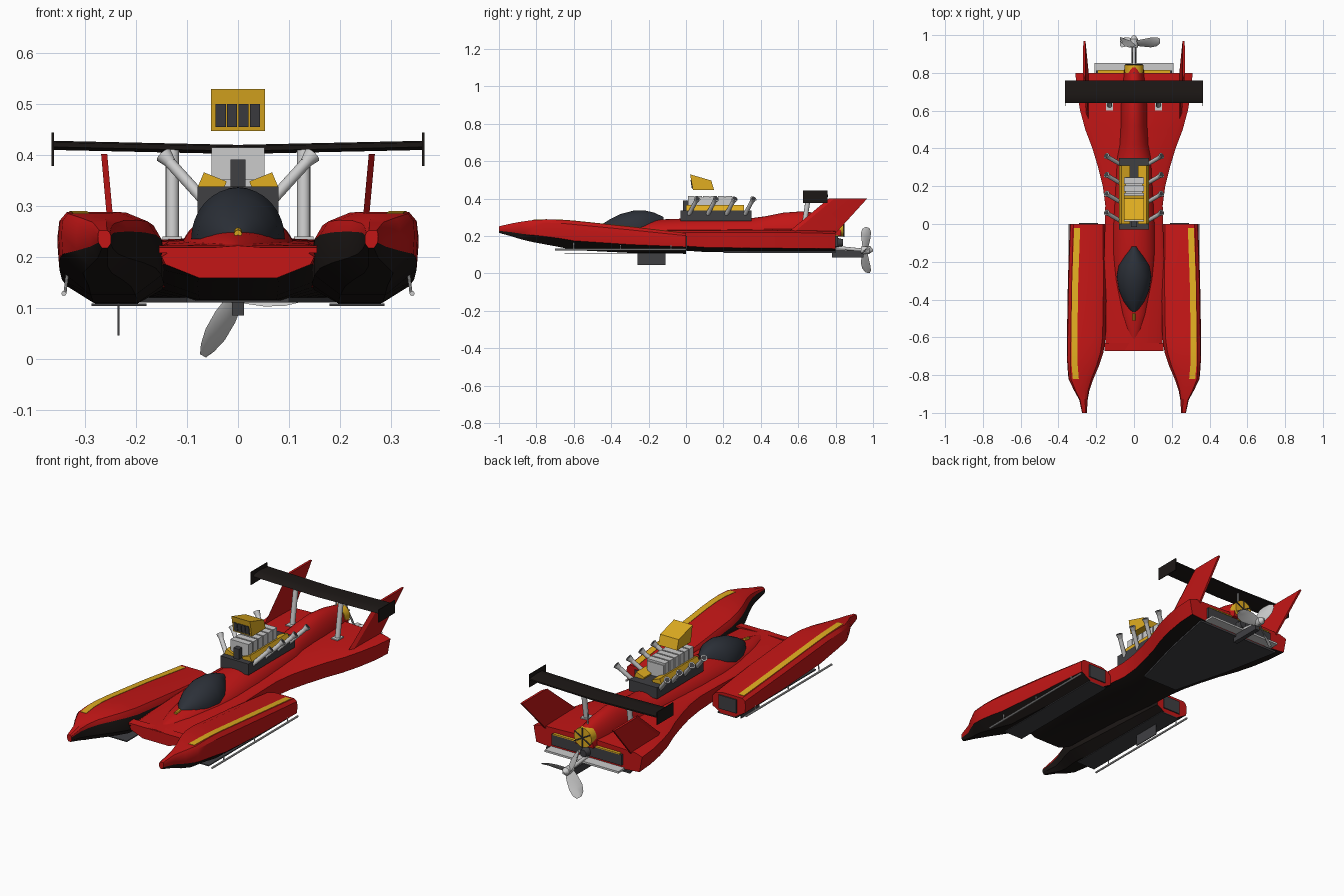
import bpy, bmesh
from math import sin, cos, pi, radians
from mathutils import Vector, Matrix

if "Cube" in bpy.data.objects:
    bpy.data.objects.remove(bpy.data.objects["Cube"])


def mat(name, c):
    m = bpy.data.materials.new(name)
    m.diffuse_color = (*c, 1)
    m.use_nodes = True
    m.node_tree.nodes["Principled BSDF"].inputs["Base Color"].default_value = m.diffuse_color
    return m


RED = mat("red", (0.55, 0.008, 0.008))
BLACK = mat("black", (0.012, 0.009, 0.008))
DARK = mat("dark_grey", (0.05, 0.05, 0.055))
GOLD = mat("gold", (0.75, 0.42, 0.015))
GLASS = mat("glass", (0.025, 0.03, 0.04))


def finish(name, bm, mats, mirror=False):
    bmesh.ops.recalc_face_normals(bm, faces=bm.faces[:])
    me = bpy.data.meshes.new(name)
    bm.to_mesh(me)
    bm.free()
    for m in mats:
        if m:
            me.materials.append(m)
    ob = bpy.data.objects.new(name, me)
    bpy.context.collection.objects.link(ob)
    if mirror:
        ob.modifiers.new("mirror", 'MIRROR').use_mirror_merge = False
    return ob


def loft(name, rings, m=None, mirror=False, m2=None, second=(), cap2=(), spin=None):
    """Skin closed rings; ring sides in 'second' and caps in 'cap2' take m2."""
    bm = bmesh.new()
    vs = [[bm.verts.new(p) for p in r] for r in rings]
    n = len(rings[0])
    for a, b in zip(vs, vs[1:]):
        for i in range(n):
            f = bm.faces.new((a[i], a[(i + 1) % n], b[(i + 1) % n], b[i]))
            f.material_index = int(i in second)
    for i, r in enumerate((vs[0], vs[-1])):
        bm.faces.new(r).material_index = int(i in cap2)
    if spin:
        bm.transform(spin)
    return finish(name, bm, [m, m2], mirror)


def box(name, x, y, z, m=None, mirror=False):
    return loft(name, [[(x[0], j, z[0]), (x[1], j, z[0]), (x[1], j, z[1]), (x[0], j, z[1])] for j in y], m, mirror)


def rod(name, p, q, r, m=None, mirror=False, r2=None, seg=16):
    p, q = Vector(p), Vector(q)
    d = q - p
    bm = bmesh.new()
    bmesh.ops.create_cone(bm, cap_ends=True, segments=seg, radius1=r, radius2=r2 or r, depth=d.length,
                          matrix=Matrix.Translation((p + q) / 2) @ d.to_track_quat('Z', 'Y').to_matrix().to_4x4())
    return finish(name, bm, [m], mirror)


def dome(y, w, zt, zb, n=16):
    return [(w * cos(pi * i / n), y, zb + (zt - zb) * sin(pi * i / n)) for i in range(n + 1)]


# sponsons: y, inner x, outer x, top z, bottom z
SP = [(0, .15, .34, .215, .108), (-.3, .145, .35, .25, .11), (-.6, .15, .355, .281, .125),
      (-.68, .162, .355, .287, .142), (-.75, .185, .353, .288, .155), (-.82, .215, .347, .285, .168),
      (-.88, .236, .318, .277, .182), (-.93, .245, .29, .268, .198), (-1, .25, .275, .252, .217)]
UV = [(0, .25), (0, .7), (.08, .88), (.3, 1), (.9, 1), (.98, .88), (1, .65), (.98, .32), (.68, 0), (.25, 0)]
loft("sponson", [[(a + u * (b - a), y, zb + v * (zt - zb)) for u, v in UV] for y, a, b, zt, zb in SP],
     RED, True, BLACK, (0, 7, 8, 9))
loft("sponson_stripe", [[(b - .055, y, zt - .004), (b - .055, y, zt + .002), (b - .023, y, zt + .002),
                         (b - .023, y, zt - .004)]
                        for y, a, b, zt, zb in [(-.02, .15, .34, .2175, 0)] + SP[1:6]], GOLD, True)
box("running_plate", (.18, .288), (-.65, 0), (.103, .108), DARK, True)
box("sponson_transom_plate", (.19, .29), (0, .006), (.13, .2), DARK, True)
rod("runner_rail", (.342, -.7, .128), (.342, 0, .128), .005, None, True, seg=8)
for y in (-.6, -.35, -.08):
    rod("rail_bracket", (.34, y, .128), (.335, y, .17), .003, None, True, seg=8)
box("skid_fin", (-.237, -.233), (-.26, -.11), (.045, .115), DARK)

# centre hull: y, half width, deck z, chine z, keel z
HULL = [(-.67, .15, .212, .185, .158), (-.5, .155, .22, .185, .158), (-.3, .16, .225, .175, .15),
        (-.05, .155, .23, .15, .125), (.1, .152, .23, .14, .115), (.2, .165, .23, .138, .114),
        (.3, .19, .23, .137, .114), (.4, .22, .23, .136, .115), (.5, .258, .23, .135, .116),
        (.6, .285, .23, .134, .117), (.7, .303, .228, .133, .118), (.8, .31, .225, .132, .12)]
loft("hull", [[(-w, y, zt - .012), (-w * .88, y, zt), (0, y, zt + .01), (w * .88, y, zt), (w, y, zt - .012),
               (w * .95, y, zc), (w * .5, y, zb), (-w * .5, y, zb), (-w * .95, y, zc)]
              for y, w, zt, zc, zb in HULL], RED, False, BLACK, (5, 6, 7))
loft("nose_lip", [[(-.155, y, z), (.155, y, z), (.155, y, z + .01), (-.155, y, z + .01)]
                  for y, z in ((-.672, .208), (-.63, .212))], RED)
loft("bottom_panel", [[(-w, y, .12), (w, y, .12), (w, y, .11), (-w, y, .11)]
                      for y, w in ((.2, .1), (.5, .18), (.8, .24))], DARK)

# fuselage spine and tail cowl
SPINE = [(-.62, .015, .222), (-.56, .045, .235), (-.48, .07, .247), (-.3, .105, .265), (-.16, .115, .288),
         (0, .115, .294), (.35, .095, .296), (.42, .08, .305), (.52, .073, .325), (.62, .072, .332),
         (.72, .065, .322), (.83, .05, .297)]
loft("spine_cowl", [dome(y, w, z, .2) for y, w, z in SPINE], RED)
CAN = [(-.475, .004, .242), (-.45, .028, .262), (-.41, .055, .288), (-.35, .08, .318), (-.28, .092, .336),
       (-.22, .082, .337), (-.17, .055, .325), (-.12, .02, .302)]
loft("canopy", [dome(y, w, z, .235) for y, w, z in CAN], GLASS)
rod("nose_light", (0, -.51, .245), (0, -.475, .25), .008, GOLD, seg=8)

# engine
box("engine_block", (-.08, .08), (-.03, .35), (.28, .338), DARK)
loft("valve_cover", [[(.08, y, .335), (.067, y, .366), (.022, y, .348), (.03, y, .33)] for y in (0, .31)], GOLD, True)
box("blower_base", (-.046, .046), (.015, .25), (.33, .405))
for i in range(6):
    y = .012 + i * .04
    box("blower_rib", (-.052, .052), (y, y + .033), (.352, .415))
box("belt_drive", (-.015, .015), (-.015, .014), (.31, .391), DARK)
loft("scoop", [[(x, .022, .53), (x, .135, .497), (x, .15, .447), (x, .037, .447)] for x in (-.053, .053)], GOLD)
for i in range(4):
    x = -.044 + i * .0225
    loft("scoop_intake", [[(a, .024, .5), (a, .034, .5), (a, .041, .455), (a, .031, .455)] for a in (x, x + .02)], DARK)
for i in range(4):
    y = .025 + i * .1
    rod("exhaust_pipe", (.07, y - .01, .315), (.138, y + .03, .39), .011, None, True)
    rod("exhaust_tip", (.132, y + .027, .384), (.146, y + .036, .4), .011, None, True, .017)
    rod("exhaust_bore", (.1452, y + .0355, .3992), (.1465, y + .0363, .4006), .012, DARK, True)

# tail fins, wing
loft("tail_fin", [[(x - .006, a, z), (x + .006, a + .03, z), (x + .006, b - .03, z), (x + .004, b, z),
                   (x - .006, b, z)]
                  for x, a, b, z in ((.246, .54, .80, .215), (.263, .765, .97, .402))], RED, True)
FOIL = [(.64, 0), (.655, .009), (.69, .012), (.76, .007), (.76, 0), (.69, -.006)]
loft("rear_wing", [[(x, y, z + h) for y, h in FOIL] for x, z in ((-.365, .416), (0, .408), (.365, .416))], BLACK)
box("wing_end_plate", (.362, .366), (.625, .757), (.378, .444), BLACK, True)
rod("wing_strut", (.129, .625, .215), (.129, .655, .41), .013, None, True)
box("strut_foot", (.11, .148), (.6, .65), (.228, .24), None, True)

# stern fittings
rod("tail_ring", (0, .8, .247), (0, .842, .247), .05, GOLD, seg=24)
for i in range(3):
    a = i * pi / 3 + pi / 6
    d = Vector((cos(a), 0, sin(a))) * .052
    c = Vector((0, .845, .247))
    rod("tail_ring_spoke", c - d, c + d, .003, DARK, seg=8)
rod("tail_mast", (0, .8, .28), (0, .8, .36), .004, seg=8)
box("transom_panel", (-.2, .2), (.79, .812), (.145, .2), DARK)
box("transom_trim", (-.19, .19), (.79, .815), (.2, .206), GOLD)
box("trim_plate", (-.21, .21), (.8, .852), (.122, .132))
rod("drive_housing", (0, .79, .165), (0, .84, .165), .03, DARK, r2=.018)
box("propeller_strut", (-.012, .012), (.78, .95), (.085, .122), DARK)
rod("propeller_shaft", (0, .79, .14), (0, .94, .125), .009)
rod("propeller_hub", (0, .935, .125), (0, .98, .125), .02)
rod("propeller_nose", (0, .98, .125), (0, 1, .125), .02, r2=.006)
for i in range(3):
    rings = []
    for r, c, t, s in ((.012, .022, 40, 0), (.05, .03, 42, .002), (.09, .034, 50, .004),
                       (.12, .028, 58, .008), (.138, .014, 62, .012)):
        t = radians(t)
        ring = []
        for k in range(8):
            a, b = c * cos(k * pi / 4), .004 * sin(k * pi / 4)
            ring.append((r, a * sin(t) + b * cos(t) + s, a * cos(t) - b * sin(t)))
        rings.append(ring)
    loft("propeller_blade", rings,
         spin=Matrix.Translation((0, .957, .125)) @ Matrix.Rotation(i * 2 * pi / 3, 4, 'Y'))

# smooth shading with sharp edges kept
for o in bpy.data.objects:
    o.select_set(True)
bpy.context.view_layer.objects.active = bpy.data.objects["hull"]
bpy.ops.object.shade_smooth_by_angle(angle=radians(32))
